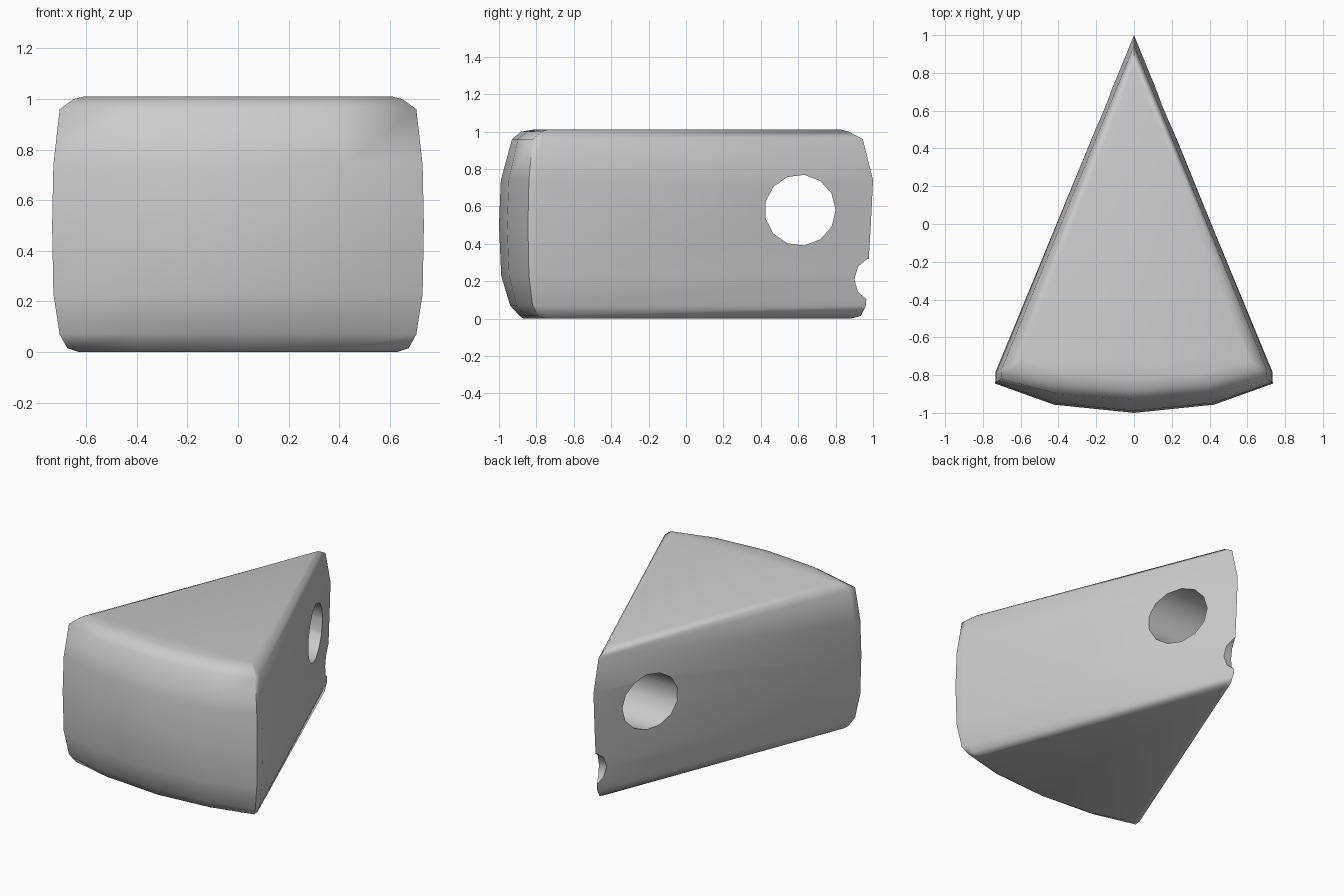
import bpy, bmesh
from math import pi

if "Cube" in bpy.data.objects:
    bpy.data.objects.remove(bpy.data.objects["Cube"])

# Wedge levels: z, tip y, half width, side-corner back y, side-corner front y, front centre y
LEVELS = [
    (0.00, 0.88, 0.63, -0.73, -0.75, -0.87),
    (0.015, 0.935, 0.675, -0.75, -0.79, -0.89),
    (0.07, 0.962, 0.705, -0.77, -0.82, -0.94),
    (0.23, 0.972, 0.73, -0.78, -0.84, -0.988),
    (0.50, 0.988, 0.735, -0.78, -0.845, -1.00),
    (0.74, 1.00, 0.73, -0.78, -0.84, -0.99),
    (0.96, 0.945, 0.705, -0.77, -0.82, -0.93),
    (1.00, 0.87, 0.65, -0.745, -0.77, -0.88),
    (1.01, 0.83, 0.61, -0.72, -0.74, -0.82),
]


def ring(bm, z, tip, w, yb, yf, front):
    mid = front + 0.28 * (yf - front)
    right = [(w - 0.003, yb), (w, yf), (0.575 * w, mid)]
    left = [(-x, y) for x, y in reversed(right)]
    pts = [(0, tip)] + left[::-1][:3] + [(0, front)] + right[::-1]
    return [bm.verts.new((x, y, z)) for x, y in pts]


# Wedge body, lofted through the levels
bm = bmesh.new()
rings = [ring(bm, *lv) for lv in LEVELS]
for a, b in zip(rings, rings[1:]):
    n = len(a)
    for i in range(n):
        j = (i + 1) % n
        bm.faces.new((a[i], a[j], b[j], b[i]))
bm.faces.new(rings[0][::-1])
bm.faces.new(rings[-1])
bmesh.ops.recalc_face_normals(bm, faces=bm.faces[:])
mesh = bpy.data.meshes.new("cheese_wedge")
bm.to_mesh(mesh)
bm.free()
wedge = bpy.data.objects.new("cheese_wedge", mesh)
bpy.context.collection.objects.link(wedge)


# Cutters running across the wedge
def cut(name, y, z, r, sides, stretch=1.0):
    bpy.ops.mesh.primitive_cylinder_add(vertices=sides, radius=r, depth=2,
                                        location=(0, y, z), rotation=(0, pi / 2, 0))
    c = bpy.context.object
    c.name = name
    c.scale = (stretch, 1, 1)
    c.hide_render = True
    m = wedge.modifiers.new(name, 'BOOLEAN')
    m.operation = 'DIFFERENCE'
    m.solver = 'EXACT'
    m.object = c
    bpy.context.view_layer.objects.active = wedge
    bpy.ops.object.modifier_apply(modifier=name)
    bpy.data.objects.remove(c, do_unlink=True)


cut("round_hole", 0.61, 0.58, 0.19, 13)
cut("tip_notch", 1.0, 0.21, 0.10, 10, 1.15)

# Soft shading
bpy.ops.object.select_all(action='DESELECT')
wedge.select_set(True)
bpy.context.view_layer.objects.active = wedge
bpy.ops.object.shade_smooth_by_angle(angle=pi / 3)
